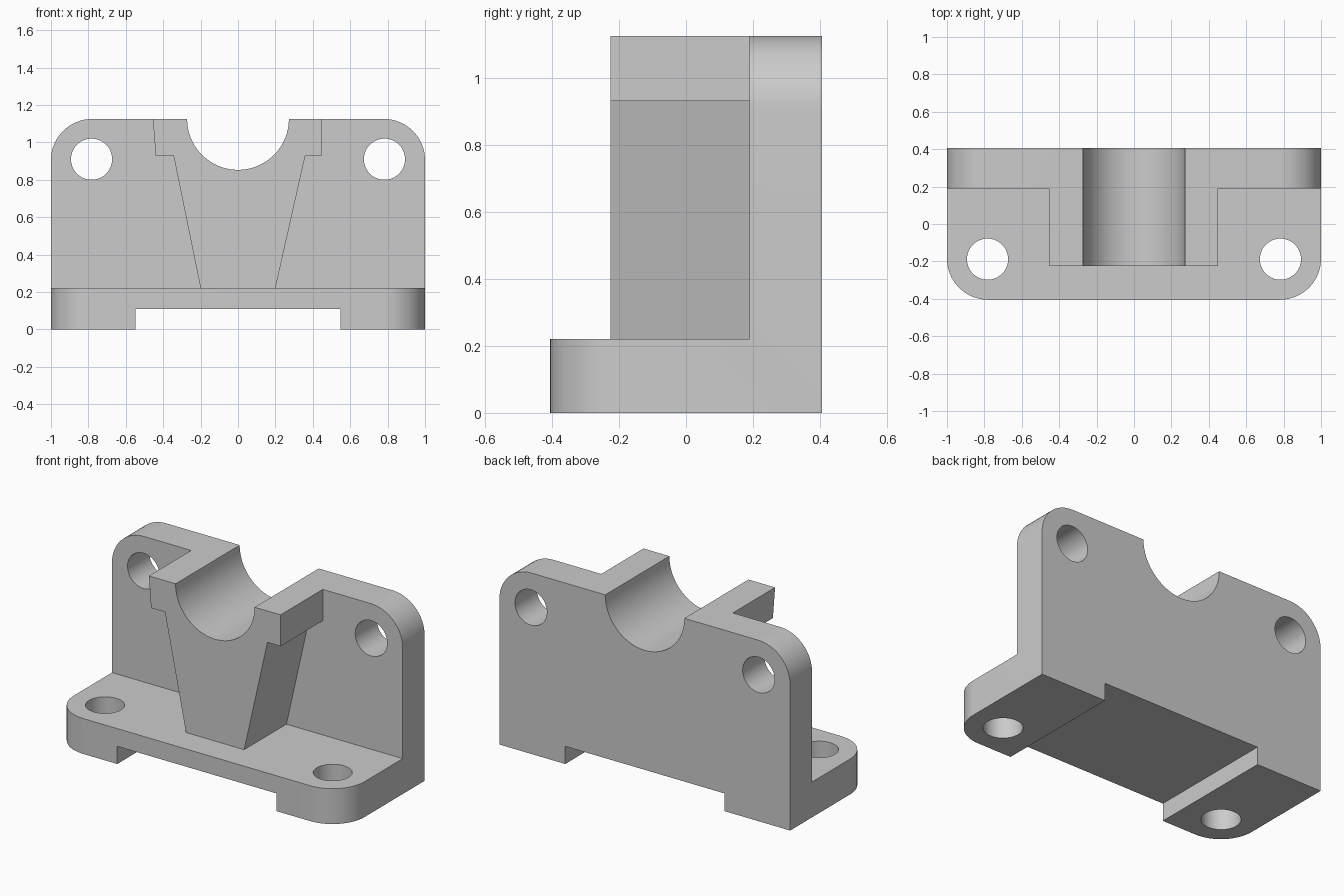
import bpy, bmesh, math

if "Cube" in bpy.data.objects:
    bpy.data.objects.remove(bpy.data.objects["Cube"])

R = 0.22          # rounded corner radius
D = 0.405         # half depth
H = 1.125         # total height


def prism(name, profile, axis, a, b):
    """Extrude a 2D profile along 'x' (y,z), 'y' (x,z) or 'z' (x,y) from a to b."""
    place = {'x': lambda u, v, w: (w, u, v),
             'y': lambda u, v, w: (u, w, v),
             'z': lambda u, v, w: (u, v, w)}[axis]
    bm = bmesh.new()
    low = [bm.verts.new(place(u, v, a)) for u, v in profile]
    high = [bm.verts.new(place(u, v, b)) for u, v in profile]
    n = len(profile)
    bm.faces.new(low)
    bm.faces.new(high)
    for i in range(n):
        j = (i + 1) % n
        bm.faces.new((low[i], low[j], high[j], high[i]))
    bmesh.ops.recalc_face_normals(bm, faces=bm.faces)
    mesh = bpy.data.meshes.new(name)
    bm.to_mesh(mesh)
    bm.free()
    obj = bpy.data.objects.new(name, mesh)
    bpy.context.collection.objects.link(obj)
    return obj


def circle(u, v, r, n=64):
    return [(u + r * math.cos(math.tau * (i + 0.5) / n),
             v + r * math.sin(math.tau * (i + 0.5) / n)) for i in range(n)]


def boolean(target, tool, operation):
    tool.hide_render = True
    mod = target.modifiers.new(tool.name, 'BOOLEAN')
    mod.operation, mod.solver, mod.object = operation, 'EXACT', tool
    bpy.context.view_layer.objects.active = target
    bpy.ops.object.modifier_apply(modifier=mod.name)
    bpy.data.objects.remove(tool)


# L-shaped body: base plate and back wall
body = prism("bearing_bracket",
             [(-D, 0), (D, 0), (D, H), (0.19, H), (0.19, 0.22), (-D, 0.22)], 'x', -1, 1)

# Round the front corners of the base and the top corners of the wall
bm = bmesh.new()
bm.from_mesh(body.data)
corners = [e for e in bm.edges
           if all(v.co.y < -0.4 for v in e.verts) and e.verts[0].co.x == e.verts[1].co.x
           or all(v.co.z > 1.1 for v in e.verts) and e.verts[0].co.x == e.verts[1].co.x]
bmesh.ops.bevel(bm, geom=corners, offset=R, offset_type='OFFSET', segments=16,
                profile=0.5, affect='EDGES')
bm.to_mesh(body.data)
bm.free()

# Flared saddle pedestal, sunk slightly into base and wall
pedestal = prism("saddle_pedestal",
                 [(-0.2, 0.16), (0.2, 0.16), (0.2, 0.22), (0.36, 0.93), (0.45, 0.93),
                  (0.45, H), (-0.455, H), (-0.44, 0.93), (-0.345, 0.93), (-0.2, 0.22)],
                 'y', -0.225, 0.3)
boolean(body, pedestal, 'UNION')

# Half-round bearing seat and underside slot
boolean(body, prism("bore_cutter", circle(0, H, 0.272, 96), 'y', -1, 1), 'DIFFERENCE')
boolean(body, prism("slot_cutter", [(-0.547, -0.2), (0.547, -0.2), (0.547, 0.11), (-0.547, 0.11)],
                    'y', -1, 1), 'DIFFERENCE')

# Mounting holes through the base and the wall
for s in (-1, 1):
    boolean(body, prism("base_hole_cutter", circle(s * 0.783, -0.188, 0.11), 'z', -0.2, 0.5), 'DIFFERENCE')
    boolean(body, prism("wall_hole_cutter", circle(s * 0.783, 0.91, 0.11), 'y', 0, 1), 'DIFFERENCE')

# Smooth rounded surfaces, keep edges crisp
bpy.ops.object.select_all(action='DESELECT')
body.select_set(True)
bpy.context.view_layer.objects.active = body
bpy.ops.object.shade_smooth_by_angle(angle=math.radians(30))
